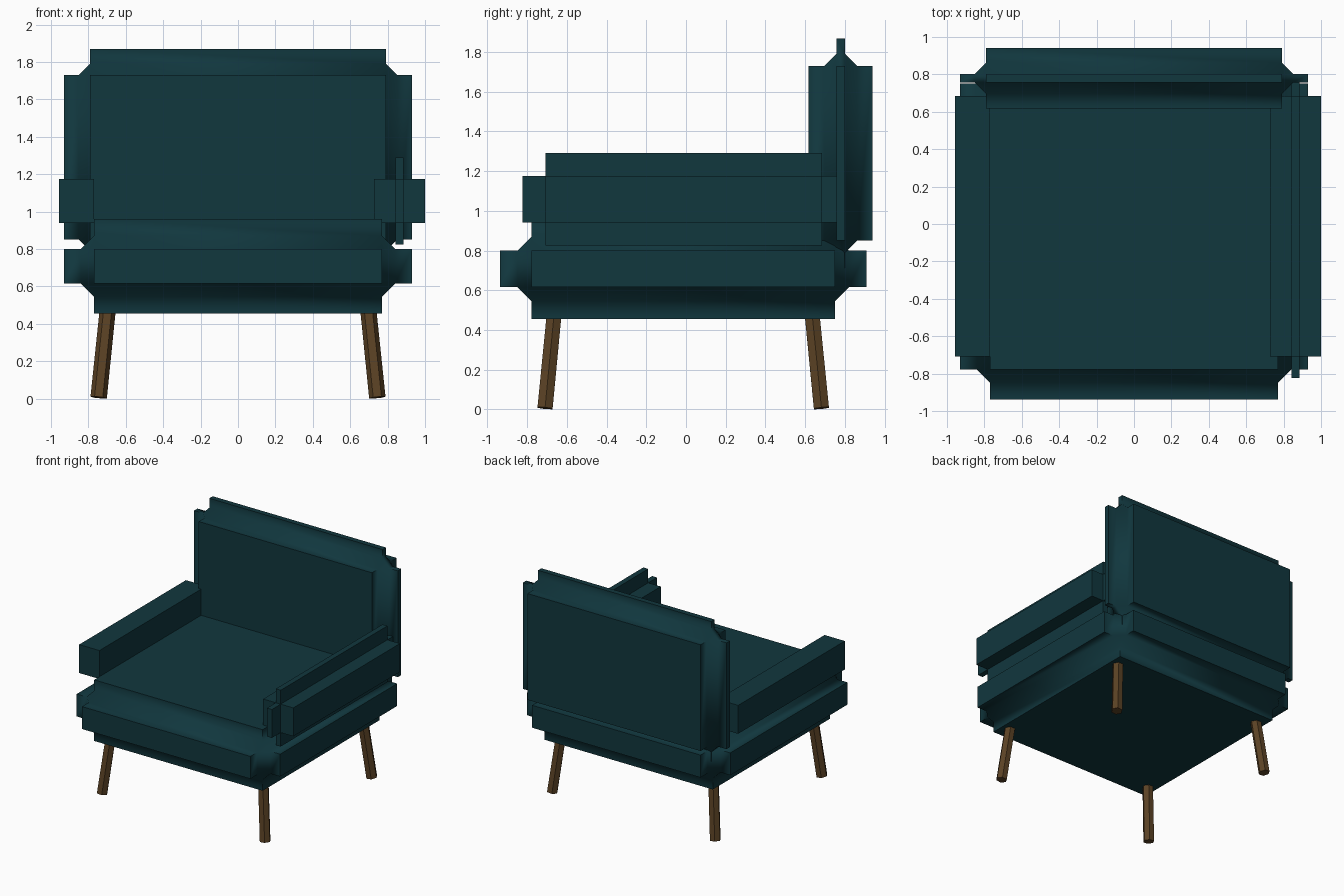
import bpy, bmesh, math
from mathutils import Vector

if "Cube" in bpy.data.objects:
    bpy.data.objects.remove(bpy.data.objects["Cube"])


def material(name, rgb):
    m = bpy.data.materials.new(name)
    m.diffuse_color = (*rgb, 1)
    m.use_nodes = True
    m.node_tree.nodes["Principled BSDF"].inputs["Base Color"].default_value = m.diffuse_color
    return m


FABRIC = material("teal fabric", (0.0055, 0.038, 0.048))
WOOD = material("brown wood", (0.105, 0.055, 0.018))


def finish(bm, name, mat, smooth=None):
    bmesh.ops.recalc_face_normals(bm, faces=bm.faces)
    me = bpy.data.meshes.new(name)
    bm.to_mesh(me)
    bm.free()
    me.materials.append(mat)
    ob = bpy.data.objects.new(name, me)
    bpy.context.collection.objects.link(ob)
    if smooth:
        bpy.ops.object.select_all(action='DESELECT')
        ob.select_set(True)
        bpy.context.view_layer.objects.active = ob
        bpy.ops.object.shade_smooth_by_angle(angle=math.radians(smooth))
    return ob


def cushion(name, lo, hi, bevel, push):
    """Chamfered block whose six main faces are pushed outward."""
    bm = bmesh.new()
    bmesh.ops.create_cube(bm, size=1)
    lo, hi = Vector(lo), Vector(hi)
    for v in bm.verts:
        v.co = Vector([(l + h) / 2 + c * (h - l) for l, h, c in zip(lo, hi, v.co)])
    bmesh.ops.bevel(bm, geom=bm.edges[:], offset=bevel, segments=1,
                    affect='EDGES', profile=0.5)
    bm.normal_update()
    main = [f for f in bm.faces if max(abs(c) for c in f.normal) > 0.99]
    for f in main:
        n = f.normal.copy()
        new = bmesh.ops.extrude_discrete_faces(bm, faces=[f])["faces"][0]
        bmesh.ops.translate(bm, verts=new.verts[:], vec=n * push)
    return finish(bm, name, FABRIC, 50)


def arm(name, side):
    """Thin panel with a plate pushed out of each of its six sides."""
    lo, hi, push = (0.841, -0.708, 0.94), (0.886, 0.685, 1.175), 0.115
    bm = bmesh.new()
    bmesh.ops.create_cube(bm, size=1)
    for v in bm.verts:
        v.co = Vector([(l + h) / 2 + c * (h - l) for l, h, c in zip(lo, hi, v.co)])
        v.co.x *= side
    bmesh.ops.recalc_face_normals(bm, faces=bm.faces)
    bm.normal_update()
    for f in bm.faces[:]:
        n = f.normal.copy()
        new = bmesh.ops.extrude_discrete_faces(bm, faces=[f])["faces"][0]
        bmesh.ops.translate(bm, verts=new.verts[:], vec=n * push)
    return finish(bm, name, FABRIC)


def leg(name, sx, bottom_y, top_y):
    """Hexagonal leg, splayed outward with a square-cut foot."""
    a, b = Vector((sx * 0.745, bottom_y, 0.006)), Vector((sx * 0.697, top_y, 0.47))
    axis = b - a
    bm = bmesh.new()
    bmesh.ops.create_cone(bm, cap_ends=True, segments=6, radius1=0.044,
                          radius2=0.043, depth=axis.length)
    # Put a corner of the hexagon on the x axis
    first = max(bm.verts, key=lambda v: v.co.x)
    turn = -math.atan2(first.co.y, first.co.x)
    rot = Vector((0, 0, 1)).rotation_difference(axis)
    for v in bm.verts:
        c, s = math.cos(turn), math.sin(turn)
        p = Vector((v.co.x * c - v.co.y * s, v.co.x * s + v.co.y * c, v.co.z))
        v.co = rot @ p + (a + b) / 2
    return finish(bm, name, WOOD)


# Upholstery
cushion("seat", (-0.84, -0.848, 0.545), (0.84, 0.82, 0.87), 0.07, 0.09)
cushion("backrest", (-0.853, 0.696, 0.79), (0.853, 0.862, 1.79), 0.061, 0.078)

# Arms and legs
for side, label in ((-1, "left"), (1, "right")):
    arm(label + "_arm", side)
    leg(label + "_front_leg", side, -0.71, -0.665)
    leg(label + "_back_leg", side, 0.682, 0.636)
